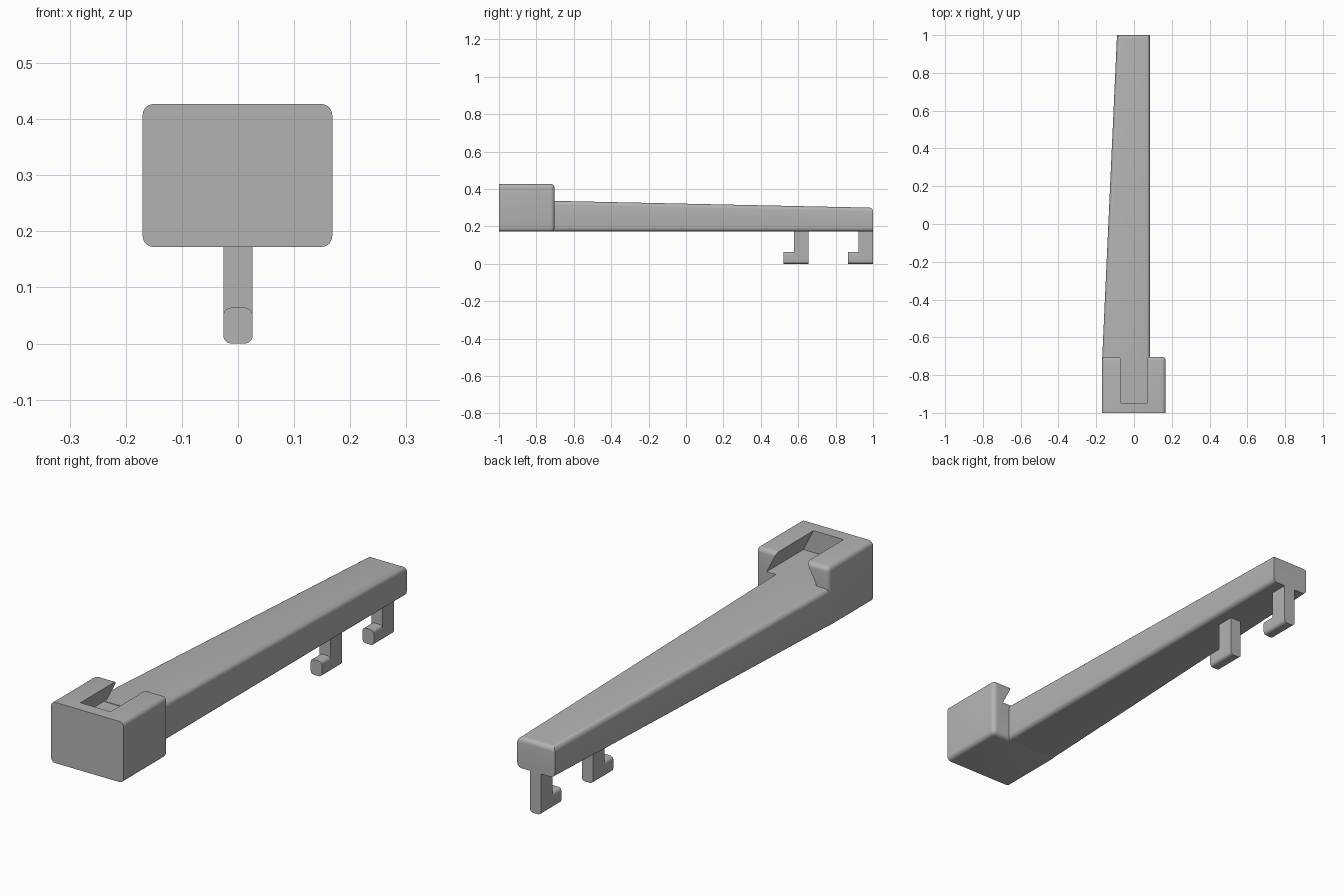
import bpy, bmesh

cube = bpy.data.objects.get("Cube")
if cube:
    bpy.data.objects.remove(cube)

grey = bpy.data.materials.new("plain grey")
grey.use_nodes = True
colour = (0.45, 0.45, 0.45, 1)
grey.diffuse_color = colour
grey.node_tree.nodes["Principled BSDF"].inputs["Base Color"].default_value = colour


def loft(name, sections, rounded=None, radius=0.02):
    """Skin matching rings of points, then round the edges picked by a rule."""
    bm = bmesh.new()
    rings = [[bm.verts.new(p) for p in ring] for ring in sections]
    n = len(rings[0])
    bm.faces.new(rings[0])
    bm.faces.new(rings[-1][::-1])
    for a, b in zip(rings, rings[1:]):
        for i in range(n):
            j = (i + 1) % n
            bm.faces.new((a[j], a[i], b[i], b[j]))
    bmesh.ops.recalc_face_normals(bm, faces=bm.faces)
    if rounded:
        edges = [e for e in bm.edges if rounded(*(v.co for v in e.verts))]
        bmesh.ops.bevel(bm, geom=edges, offset=radius, segments=5,
                        profile=0.5, affect='EDGES', clamp_overlap=True)
    mesh = bpy.data.meshes.new(name)
    bm.to_mesh(mesh)
    bm.free()
    mesh.materials.append(grey)
    obj = bpy.data.objects.new(name, mesh)
    bpy.context.collection.objects.link(obj)
    return obj


def section(y, x0, x1, z0, z1):
    return [(x0, y, z0), (x1, y, z0), (x1, y, z1), (x0, y, z1)]


def lengthwise(a, b):
    return abs(a.y - b.y) > 0.01


def smooth(obj):
    bpy.ops.object.select_all(action='DESELECT')
    obj.select_set(True)
    bpy.context.view_layer.objects.active = obj
    bpy.ops.object.shade_smooth_by_angle(angle=0.6)


BASE = 0.172

# End block, with a crisp front face and rounded other edges
block = loft("end_block",
             [section(-1, -0.17, 0.168, BASE, 0.427),
              section(-0.703, -0.17, 0.168, BASE, 0.427)],
             lambda a, b: max(a.y, b.y) > -0.9)

# Dovetail slot, open at the top and towards the arm
slot = loft("slot_cutter",
            [[(-0.117, y, 0.335), (0.117, y, 0.335), (0.07, y, 0.427),
              (0.07, y, 0.5), (-0.07, y, 0.5), (-0.07, y, 0.427)]
             for y in (-0.947, -0.6)])
cut = block.modifiers.new("slot", 'BOOLEAN')
cut.operation = 'DIFFERENCE'
cut.solver = 'EXACT'
cut.object = slot
bpy.context.view_layer.objects.active = block
bpy.ops.object.modifier_apply(modifier=cut.name)
bpy.data.objects.remove(slot)
smooth(block)

# Tapered arm, straight on one side
arm = loft("tapered_arm",
           [section(-0.725, -0.169, 0.085, BASE + 0.001, 0.337),
            section(1, -0.09, 0.085, BASE + 0.001, 0.3)],
           lambda a, b: lengthwise(a, b) or min(a.y, b.y) > 0.9 and min(a.z, b.z) > 0.25)
smooth(arm)

# Two hooks under the arm: an upright and a rounded foot
for place, back in (("middle", 0.655), ("end", 1.0)):
    loft(place + "_hook_stem",
         [section(back - 0.077, -0.026, 0.026, 0.03, BASE + 0.006),
          section(back, -0.026, 0.026, 0.03, BASE + 0.006)])
    foot = loft(place + "_hook_foot",
                [section(back - 0.135, -0.026, 0.026, 0, 0.064),
                 section(back, -0.026, 0.026, 0, 0.064)],
                lengthwise, 0.014)
    smooth(foot)
